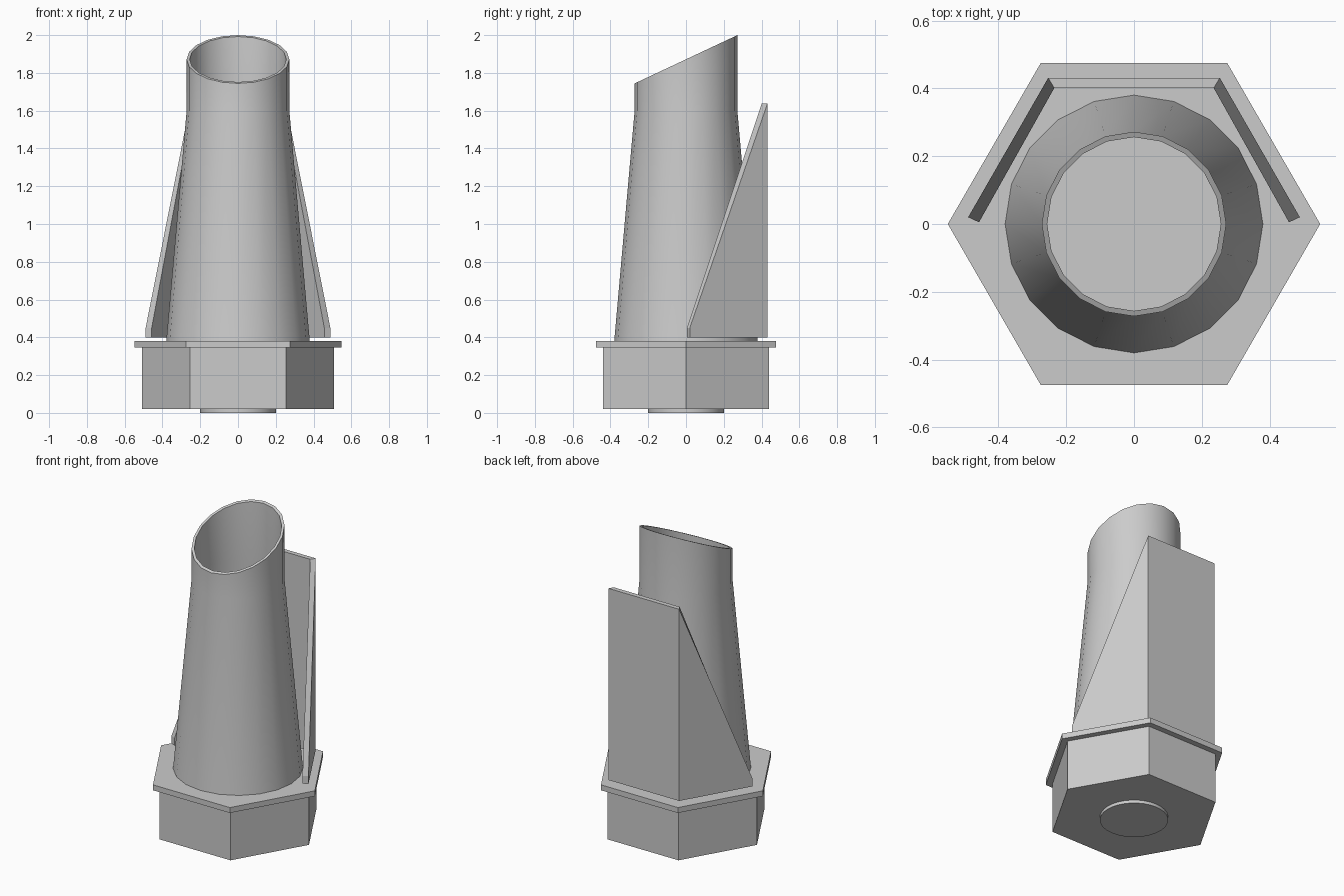
import bpy, bmesh, math

if "Cube" in bpy.data.objects:
    bpy.data.objects.remove(bpy.data.objects["Cube"])


def finish(name, bm, smooth=False):
    bmesh.ops.recalc_face_normals(bm, faces=bm.faces[:])
    mesh = bpy.data.meshes.new(name)
    bm.to_mesh(mesh)
    bm.free()
    obj = bpy.data.objects.new(name, mesh)
    bpy.context.collection.objects.link(obj)
    if smooth:
        bpy.ops.object.select_all(action='DESELECT')
        obj.select_set(True)
        bpy.context.view_layer.objects.active = obj
        bpy.ops.object.shade_smooth_by_angle(angle=math.radians(30))
    return obj


def prism(name, radius, z0, z1, sides, smooth=False):
    bm = bmesh.new()
    ring = [(radius * math.cos(2 * math.pi * i / sides),
             radius * math.sin(2 * math.pi * i / sides)) for i in range(sides)]
    base = bm.faces.new([bm.verts.new((x, y, z0)) for x, y in ring])
    ext = bmesh.ops.extrude_face_region(bm, geom=[base], use_keep_orig=True)
    for v in ext['geom']:
        if isinstance(v, bmesh.types.BMVert):
            v.co.z = z1
    return finish(name, bm, smooth)


# Base: round foot, hexagonal block, wider hexagonal flange
prism("foot_disc", 0.20, 0.0, 0.02, 32, True)
prism("hex_base", 0.507, 0.02, 0.345, 6)
prism("hex_flange", 0.549, 0.345, 0.38, 6)

# Tapered hollow tube with a slanted mouth (None = height set by the slant)
SIDES = 20
profile = [(0.38, 0.38), (0.272, 1.6), (0.272, None),
           (0.256, None), (0.256, 1.6), (0.364, 0.38)]
bm = bmesh.new()
rings = []
for r, z in profile:
    ring = []
    for i in range(SIDES):
        a = 2 * math.pi * i / SIDES
        x, y = r * math.cos(a), r * math.sin(a)
        ring.append(bm.verts.new((x, y, 1.872 + 0.47 * y if z is None else z)))
    rings.append(ring)
for k, ring in enumerate(rings):
    nxt = rings[(k + 1) % len(rings)]
    for i in range(SIDES):
        j = (i + 1) % SIDES
        bm.faces.new((ring[i], ring[j], nxt[j], nxt[i]))
finish("tapered_tube", bm, True)

# Three-sided shield behind the tube; sections are (outer xy, inner xy, top z)
half = [((0.489, 0.02), (0.457, 0.005), 0.45),
        ((0.253, 0.431), (0.235, 0.401), 1.637)]
mirrored = [((-o[0], o[1]), (-n[0], n[1]), t) for o, n, t in reversed(half)]
bm = bmesh.new()
sections = []
for outer, inner, top in half + mirrored:
    sections.append([bm.verts.new(c) for c in (
        (*outer, 0.4), (*outer, top), (*inner, top), (*inner, 0.4))])
for a, b in zip(sections, sections[1:]):
    for i in range(4):
        j = (i + 1) % 4
        bm.faces.new((a[i], a[j], b[j], b[i]))
bm.faces.new(sections[0])
bm.faces.new(sections[-1])
finish("rear_shield", bm)
